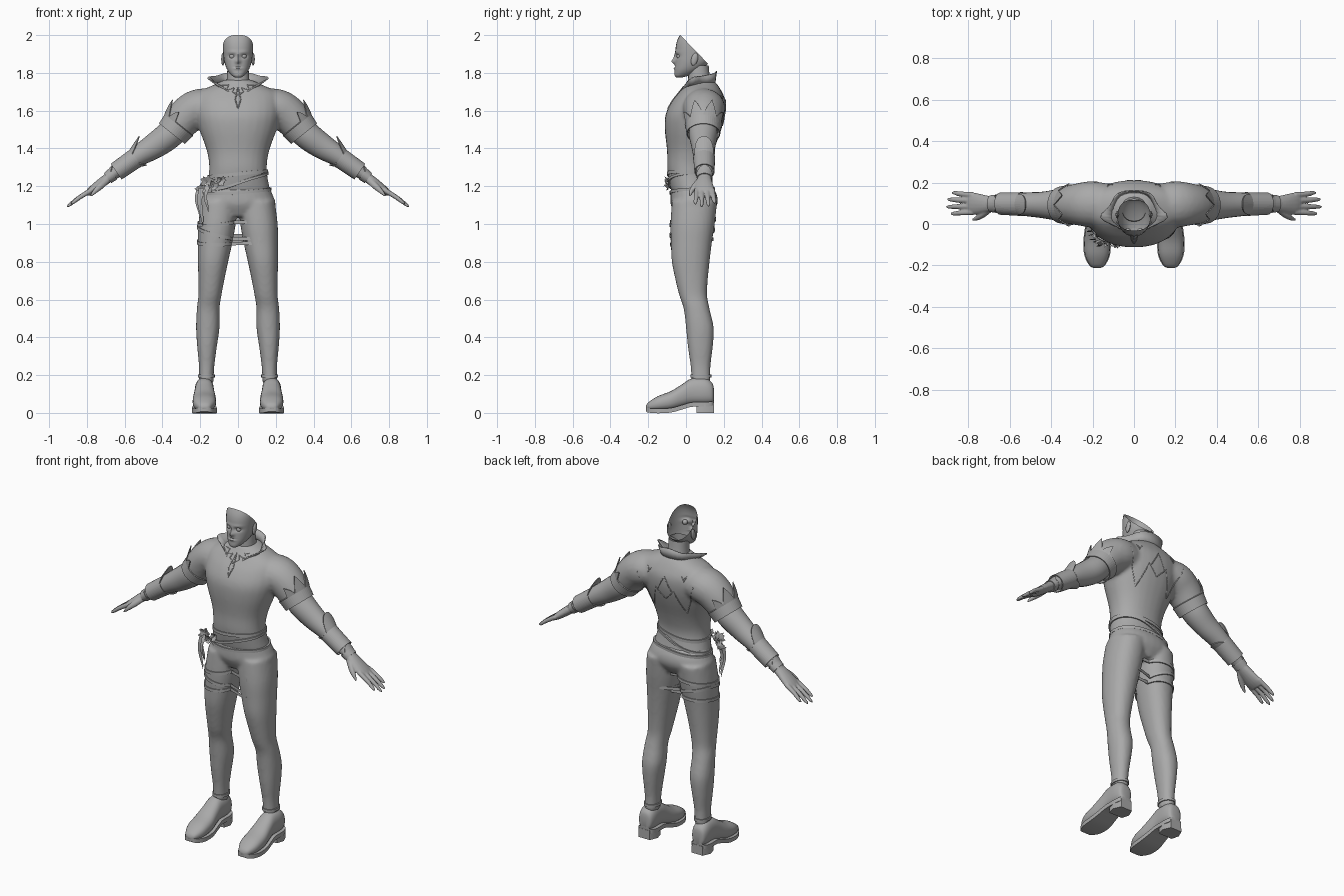
import bpy, bmesh, math, random
from mathutils import Vector as V
from mathutils.bvhtree import BVHTree

if "Cube" in bpy.data.objects:
    bpy.data.objects.remove(bpy.data.objects["Cube"])

random.seed(4)
GREY = bpy.data.materials.new("plain_grey")
GREY.diffuse_color = (0.4, 0.4, 0.4, 1)
GREY.use_nodes = True
GREY.node_tree.nodes["Principled BSDF"].inputs["Base Color"].default_value = GREY.diffuse_color


def finish(name, bm, smooth=True):
    bmesh.ops.recalc_face_normals(bm, faces=bm.faces)
    me = bpy.data.meshes.new(name)
    bm.to_mesh(me)
    bm.free()
    me.materials.append(GREY)
    ob = bpy.data.objects.new(name, me)
    bpy.context.collection.objects.link(ob)
    if smooth:
        bpy.ops.object.select_all(action='DESELECT')
        ob.select_set(True)
        bpy.context.view_layer.objects.active = ob
        bpy.ops.object.shade_smooth_by_angle(angle=math.radians(40))
    return ob


def spline(rows, k=4):
    """Catmull-Rom interpolation of rows of numbers."""
    out = []
    for i in range(len(rows) - 1):
        a, b, c, d = (rows[max(i - 1, 0)], rows[i], rows[i + 1], rows[min(i + 2, len(rows) - 1)])
        for j in range(k):
            t = j / k
            out.append([0.5 * (2 * q + (r - p) * t + (2 * p - 5 * q + 4 * r - s) * t * t
                               + (3 * q - p - 3 * r + s) * t ** 3) for p, q, r, s in zip(a, b, c, d)])
    return out + [list(rows[-1])]


def skin(bm, rings, caps=True, closed=True):
    vs = [[bm.verts.new(p) for p in r] for r in rings]
    n = len(vs[0])
    for a, b in zip(vs, vs[1:]):
        for i in range(n if closed else n - 1):
            bm.faces.new((a[i], a[(i + 1) % n], b[(i + 1) % n], b[i]))
    if caps:
        bm.faces.new(vs[0])
        bm.faces.new(vs[-1])


def oval(c, u, v, n=28, e=2.0):
    pw = lambda w: math.copysign(abs(w) ** (2 / e), w)
    return [c + u * pw(math.cos(t)) + v * pw(math.sin(t)) for t in (2 * math.pi * i / n for i in range(n))]


def upright(bm, rows, e=2.2, caps=True):
    """Rows of z, x0, x1, y0, y1."""
    skin(bm, [oval(V(((a + b) / 2, (c + d) / 2, z)), V(((b - a) / 2, 0, 0)), V((0, (d - c) / 2, 0)), e=e)
              for z, a, b, c, d in spline(rows)], caps)


def limb(bm, s, rows, n=20, k=4):
    """Rows of x, y, z, radius in y, radius across; s mirrors in x."""
    rows = spline(rows, k)
    rings = []
    for i, (x, y, z, ry, rn) in enumerate(rows):
        p, q = rows[max(i - 1, 0)], rows[min(i + 1, len(rows) - 1)]
        d = V((q[0] - p[0], 0, q[2] - p[2])).normalized()
        rings.append([V((s * w.x, w.y, w.z)) for w in oval(V((x, y, z)), V((0, ry, 0)), V((-d.z, 0, d.x)) * rn, n)])
    skin(bm, rings)


def fuse(ob, voxel, rounds):
    m = ob.modifiers.new("fuse", 'REMESH')
    m.mode, m.voxel_size, m.use_smooth_shade = 'VOXEL', voxel, True
    m = ob.modifiers.new("soften", 'SMOOTH')
    m.iterations, m.factor = rounds, 0.5
    bpy.context.view_layer.update()
    me = bpy.data.meshes.new_from_object(ob.evaluated_get(bpy.context.evaluated_depsgraph_get()))
    ob.modifiers.clear()
    ob.data = me
    for p in me.polygons:
        p.use_smooth = True
    return BVHTree.FromPolygons([v.co for v in me.vertices], [p.vertices for p in me.polygons])


def sym(rows):
    return [(z, -w, w, a, b) for z, w, a, b in rows]


# shirt with short sleeves
bm = bmesh.new()
upright(bm, sym([(1.17, .172, -.078, .145), (1.28, .153, -.098, .125), (1.38, .163, -.1, .145), (1.5, .205, -.112, .187),
                 (1.58, .225, -.108, .208), (1.65, .225, -.075, .21), (1.70, .205, -.035, .19),
                 (1.74, .12, -.005, .165), (1.765, .07, .01, .14)]))
for s in (1, -1):
    limb(bm, s, [(.1, .09, 1.62, .1, .09), (.2, .095, 1.615, .112, .102), (.27, .095, 1.575, .102, .1),
                 (.335, .092, 1.5, .088, .09)])
shirt_tree = fuse(finish("shirt", bm), .011, 6)

# trousers
bm = bmesh.new()
upright(bm, sym([(1.04, .1, -.05, .13), (1.1, .195, -.08, .165), (1.15, .185, -.082, .165), (1.2, .165, -.078, .14)]))
for s in (1, -1):
    upright(bm, [(z, min(s * a, s * b), max(s * a, s * b), c, d) for z, a, b, c, d in [
        (1.12, .0, .195, -.075, .165), (1.0, .012, .21, -.082, .152), (.9, .03, .212, -.08, .137), (.8, .052, .212, -.075, .125),
        (.7, .073, .21, -.055, .115), (.62, .088, .21, -.035, .112), (.55, .098, .218, -.012, .125),
        (.45, .098, .222, 0, .147), (.35, .112, .216, .01, .142), (.25, .125, .207, .024, .13), (.16, .13, .207, .03, .13)]])
trouser_tree = fuse(finish("trousers", bm), .010, 5)


def band(name, tree, c, z, tilt, h, out=.006):
    """Strap wrapped on a body part; tilt gives the slope in x and y."""
    rings = [[], [], [], []]
    for i in range(40):
        t = 2 * math.pi * i / 40
        d = V((math.cos(t), math.sin(t), 0))
        o = V((c[0], c[1], z)) + d * .16
        o.z += tilt[0] * d.x + tilt[1] * d.y
        hit = tree.ray_cast(o + d * .1, -d)[0] or o
        for r, (k, w) in zip(rings, ((-.004, -h), (out, -h), (out, h), (-.004, h))):
            r.append(hit + d * k + V((0, 0, w)))
    bm = bmesh.new()
    skin(bm, rings, caps=False)
    finish(name, bm)


band("waist_belt", shirt_tree, (0, .03), 1.265, (.015, .0), .009)
band("hip_belt", trouser_tree, (0, .035), 1.175, (.01, .01), .008)
band("slanted_belt", shirt_tree, (0, .03), 1.225, (.045, .01), .007, .009)
for z, t in ((1.01, .01), (.955, -.03), (.905, .0)):
    band("thigh_strap", trouser_tree, (-.115, .035), z, (t, .015), .009)
for s in (1, -1):
    band("ankle_band", trouser_tree, (s * .168, .08), .195, (0, 0), .008)


def surface_line(name, pts, front, r=.003):
    """Raised trim drawn over the shirt through x, z points."""
    d = 1 if front else -1
    cu = bpy.data.curves.new(name, 'CURVE')
    cu.dimensions, cu.bevel_depth, cu.bevel_resolution = '3D', r, 0
    line = []
    for (x0, z0), (x1, z1) in zip(pts, pts[1:]):
        for i in range(7):
            hit = shirt_tree.ray_cast(V((x0 + (x1 - x0) * i / 6, -d, z0 + (z1 - z0) * i / 6)), V((0, d, 0)))[0]
            if hit:
                line.append(hit)
    sp = cu.splines.new('POLY')
    sp.points.add(len(line) - 1)
    for p, q in zip(sp.points, line):
        p.co = (*q, 1)
    cu.materials.append(GREY)
    bpy.context.collection.objects.link(bpy.data.objects.new(name, cu))


# lace pendant at the throat, jagged trim on the back
surface_line("pendant", [(0, 1.73), (-.015, 1.66), (0, 1.61), (.015, 1.66), (0, 1.73)], True)
for s in (1, -1):
    surface_line("throat_lace", [(s * x, z) for x, z in
                 [(0, 1.68), (.03, 1.70), (.02, 1.72), (.06, 1.71), (.05, 1.735), (.085, 1.735)]], True)
    surface_line("back_trim", [(s * x, z) for x, z in [(.19, 1.64), (.11, 1.44), (.06, 1.58), (0, 1.52)]], False)
    surface_line("back_star", [(s * x, z) for x, z in [(.1, 1.68), (.12, 1.65), (.13, 1.68), (.11, 1.66)]], False)
surface_line("back_peak", [(-.05, 1.57), (0, 1.66), (.05, 1.57)], False)


def crown(name, s, base, tip, ry, rn, spike, flare, n=48):
    """Cuff around the arm whose upper edge rises into points."""
    d = (V(base) - V(tip)).normalized()
    up = V((d.z, 0, -d.x))
    rings = [[], [], []]
    for i in range(n):
        t = 2 * math.pi * i / n
        rad = V((0, math.cos(t) * ry, 0)) + up * math.sin(t) * rn
        L = spike(math.sin(t), i)
        rings[0].append(V(tip) + rad * .97)
        rings[1].append(V(base) + rad * 1.04)
        rings[2].append(V(base) + rad * (1.06 + flare * L) + d * (L - (V(base) - V(tip)).length * .0))
    bm = bmesh.new()
    skin(bm, [[V((s * p.x, p.y, p.z)) for p in r] for r in rings], caps=False)
    ob = finish(name, bm, False)
    m = ob.modifiers.new("thickness", 'SOLIDIFY')
    m.thickness = .005


for s in (1, -1):
    side = "left" if s > 0 else "right"
    # forearm, cuffs and bracer
    bm = bmesh.new()
    limb(bm, s, [(.29, .092, 1.55, .07, .07), (.36, .092, 1.475, .076, .074), (.44, .092, 1.415, .064, .068), (.52, .095, 1.365, .057, .056),
                 (.6, .098, 1.31, .048, .044), (.665, .098, 1.262, .038, .03), (.7, .098, 1.235, .036, .026)])
    finish(side + "_forearm", bm)
    crown(side + "_sleeve_cuff", s, (.315, .092, 1.522), (.35, .092, 1.478), .092, .09,
          lambda h, i: max(0, h) ** .5 * .085 * (1 - abs((i % 6) - 3) / 3) * (h > .3) + .004, 3.2)
    crown(side + "_bracer", s, (.545, .096, 1.347), (.645, .098, 1.277), .055, .052,
          lambda h, i: max(0, (h - .55) / .45) * .085 + max(0, (-h - .6) / .4) * .03, 7)
    crown(side + "_wrist_cuff", s, (.665, .098, 1.262), (.69, .098, 1.243), .042, .034,
          lambda h, i: max(0, (h - .5) / .5) * .03, 4)
    # hand with fingers and thumb
    bm = bmesh.new()
    limb(bm, s, [(.675, .098, 1.253, .033, .026), (.72, .096, 1.22, .044, .026), (.77, .098, 1.182, .053, .022),
                 (.8, .1, 1.16, .05, .015)], 16)
    for y, y2, l in ((.057, .05, .095), (.085, .083, .117), (.113, .118, .112), (.14, .15, .088)):
        limb(bm, s, [(.775, y, 1.18, .014, .014), (.8 + l * .4, (y + y2) / 2, 1.163 - l * .23, .0125, .012),
                     (.79 + l * .85, y2, 1.167 - l * .55, .01, .009), (.79 + l, y2, 1.167 - l * .65, .004, .004)], 10)
    limb(bm, s, [(.69, .075, 1.235, .016, .018), (.725, .048, 1.203, .017, .018), (.755, .03, 1.175, .013, .013),
                 (.78, .02, 1.148, .005, .005)], 10)
    fuse(finish(side + "_hand", bm), .0045, 3)

    # shoe, sole and heel
    shoe = [(-.212, .012, .02, .034), (-.2, .034, .014, .055), (-.15, .058, .01, .088), (-.08, .062, .014, .115),
            (-.02, .055, .03, .152), (.03, .05, .044, .182), (.1, .05, .045, .185), (.138, .04, .05, .16), (.147, .02, .06, .13)]
    bm = bmesh.new()
    skin(bm, [oval(V((s * .178, y, (a + b) / 2)), V((w, 0, 0)), V((0, 0, (b - a) / 2)), 24, 2.4) for y, w, a, b in spline(shoe)])
    finish(side + "_shoe", bm)
    bm = bmesh.new()
    skin(bm, [[V((s * .178 + x * (w + .004), y, a + h)) for x, h in ((-1, -.012), (1, -.012), (1, .012), (-1, .012))]
              for y, w, a, b in spline(shoe)])
    finish(side + "_sole", bm)
    bm = bmesh.new()
    skin(bm, [[V((s * .178 + x * g, y, z)) for x, y in ((-.042, .055), (.042, .055), (.054, .1), (.035, .148), (-.035, .148), (-.054, .1))]
              for z, g in ((0, 1.08), (.055, 1))])
    finish(side + "_heel", bm)
    # ear
    bm = bmesh.new()
    bmesh.ops.create_uvsphere(bm, u_segments=12, v_segments=8, radius=1)
    for v in bm.verts:
        v.co = V((s * .08 + v.co.x * .009, .045 + v.co.y * .018 + v.co.z * .006, 1.872 + v.co.z * .034))
    finish(side + "_ear", bm)
    # eyeball
    bm = bmesh.new()
    bmesh.ops.create_uvsphere(bm, u_segments=12, v_segments=8, radius=.015)
    bmesh.ops.translate(bm, verts=bm.verts, vec=(s * .031, -.035, 1.888))
    finish(side + "_eye", bm)

# neck
bm = bmesh.new()
upright(bm, sym([(1.68, .085, .0, .15), (1.74, .064, .01, .135), (1.79, .058, .012, .125), (1.84, .056, .015, .12)]), caps=False)
finish("neck", bm)

# head, open behind along a slanted cut, face moulded by rule
bm = bmesh.new()
upright(bm, sym([(1.776, .016, -.052, -.02), (1.787, .034, -.06, .02), (1.815, .056, -.06, .075), (1.85, .07, -.058, .118),
                 (1.89, .077, -.056, .135), (1.94, .081, -.054, .14), (1.98, .079, -.043, .13), (2.03, .068, -.015, .1)]), 2.25)
bmesh.ops.subdivide_edges(bm, edges=bm.edges, cuts=1, use_grid_fill=True)
bump = lambda v, x, z, sx, sz: math.exp(-((abs(v.x) - x) / sx) ** 2 - ((v.z - z) / sz) ** 2)
for v in bm.verts:
    if v.co.y < 0:
        c = v.co.copy()
        v.co.y += (-.017 * bump(c, 0, 1.86, .011, .012) - .009 * bump(c, 0, 1.882, .009, .022)
                   + .012 * bump(c, .031, 1.888, .018, .010) - .004 * bump(c, .03, 1.91, .025, .008)
                   - .006 * bump(c, 0, 1.823, .018, .006) + .004 * bump(c, 0, 1.832, .02, .003))
bmesh.ops.bisect_plane(bm, geom=bm.verts[:] + bm.edges[:] + bm.faces[:], plane_co=(0, -.03, 2.0),
                       plane_no=(0, .16, .155), clear_outer=True)
finish("head", bm)

# standing collar with flared tips
half = [(0, .148, 1.735, 0, .158, 1.81), (.06, .132, 1.735, .075, .145, 1.797), (.088, .08, 1.728, .115, .085, 1.785),
        (.082, .03, 1.715, .16, .03, 1.775), (.06, -.005, 1.70, .075, -.015, 1.725), (.012, -.045, 1.665, .014, -.05, 1.67)]
edge = [(-a, b, c, -d, e, f) for a, b, c, d, e, f in half[:0:-1]] + half
bm = bmesh.new()
skin(bm, [[V(r[:3]), V(r[3:])] for r in spline(edge, 3)], False, False)
finish("collar", bm).modifiers.new("thickness", 'SOLIDIFY').thickness = .006

# hip ornament: layered petals and hanging ribbons
bm = bmesh.new()
for cx, cy, cz, r in ((-.165, -.075, 1.22, .045), (-.13, -.09, 1.20, .03), (-.19, -.045, 1.19, .035), (-.09, -.095, 1.23, .03)):
    for i in range(14):
        t = i * 2.4 + random.random()
        d = V((math.cos(t), -.25 - .5 * random.random(), math.sin(t))) * r * random.uniform(.7, 1.15)
        w = V((-math.sin(t), 0, math.cos(t))) * r * .25
        c = V((cx, cy, cz))
        bm.faces.new([bm.verts.new(p) for p in (c, c + d * .6 + w, c + d, c + d * .6 - w)])
for x, y, z0, z1, w in ((-.195, -.06, 1.19, .985, .013), (-.21, -.02, 1.18, 1.03, .011), (-.165, -.09, 1.18, 1.06, .009)):
    skin(bm, [[V((x - .008 * math.sin(t * 5) + k * w * (1 - t ** 3), y - .012 - .006 * math.sin(t * 4), z0 + (z1 - z0) * t)) for k in (-1, 1)]
              for t in (0, .2, .4, .6, .8, .97)], False, False)
finish("hip_ornament", bm, False)
